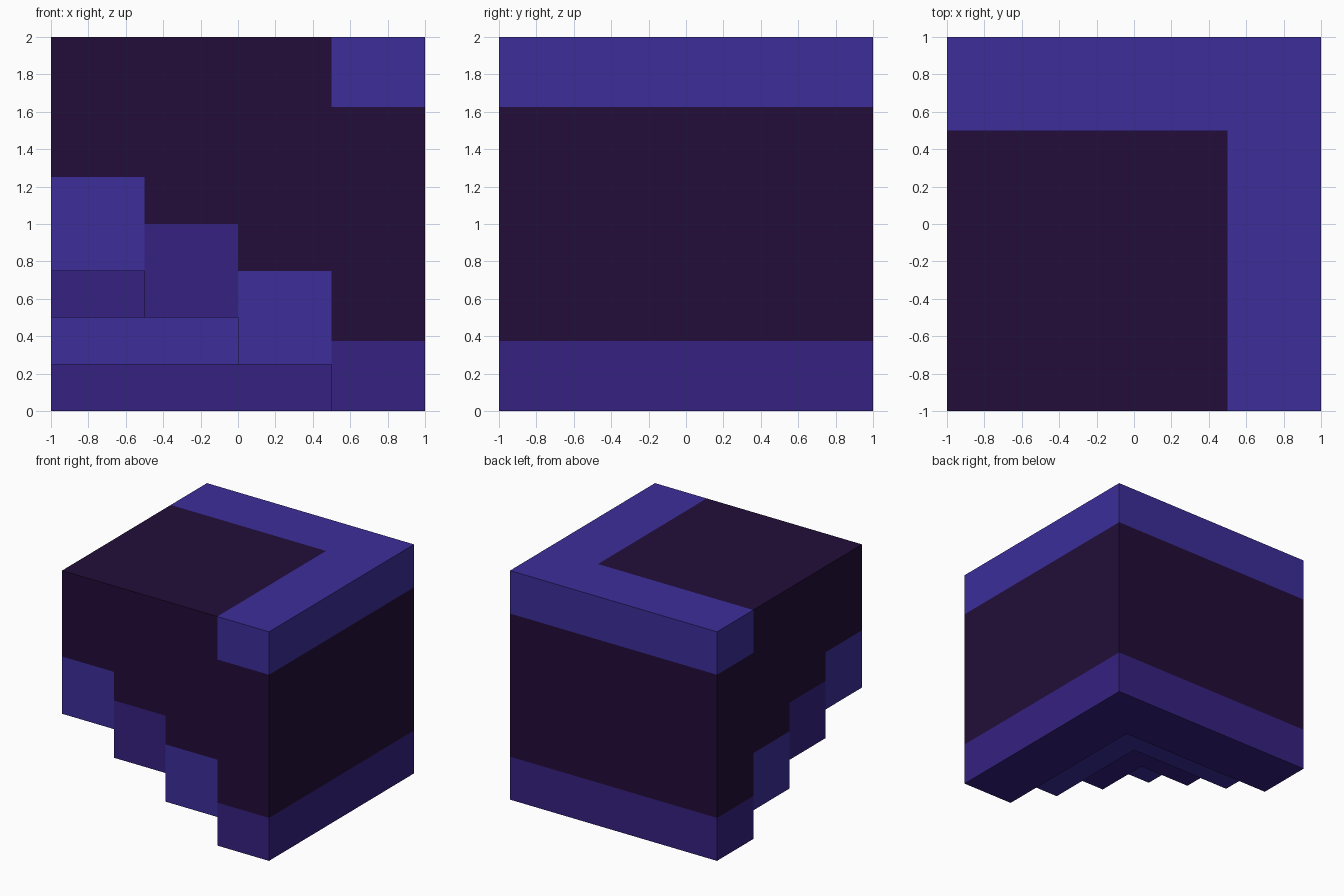
import bpy, bmesh

if "Cube" in bpy.data.objects:
    bpy.data.objects.remove(bpy.data.objects["Cube"])

# Flat colours
def material(name, rgb):
    m = bpy.data.materials.new(name)
    m.diffuse_color = (*rgb, 1)
    m.use_nodes = True
    m.node_tree.nodes["Principled BSDF"].inputs["Base Color"].default_value = m.diffuse_color
    return m

DARK = material("dark plum", (0.016, 0.004, 0.040))
BRIGHT = material("bright indigo", (0.045, 0.027, 0.323))
DEEP = material("deep indigo", (0.036, 0.015, 0.216))

# Grid planes: four L-shaped rings in plan, with every band height in z
XY = [-1, -0.5, 0, 0.5, 1]
Z = [0, 0.25, 0.375, 0.5, 0.75, 1, 1.25, 1.625, 2]
UNDERSIDE = [0.75, 0.5, 0.25, 0]      # bottom of each ring
BAND_TOP = [1.25, 1.0, 0.75, 0.375]   # top of each coloured step band
PARTS = {"step_0": BRIGHT, "step_1": DEEP, "step_2": BRIGHT, "step_3": DEEP,
         "wall_body": DARK, "top_trim": BRIGHT}

def part_at(i, j, k):
    """Part that fills a grid cell, or None where it is empty."""
    if not (0 <= i < 4 and 0 <= j < 4 and 0 <= k < len(Z) - 1):
        return None
    ring, z = max(i, j), Z[k]
    if z < UNDERSIDE[ring]:
        return None
    if z < BAND_TOP[ring]:
        return f"step_{ring}"
    return "top_trim" if ring == 3 and z >= 1.625 else "wall_body"

def build(name, mat):
    bm = bmesh.new()
    for i in range(4):
        for j in range(4):
            for k in range(len(Z) - 1):
                if part_at(i, j, k) != name:
                    continue
                for axis in range(3):
                    for side in (0, 1):
                        n = [i, j, k]
                        n[axis] += 2 * side - 1
                        if part_at(*n):
                            continue          # only outside faces are made
                        u, v = (axis + 1) % 3, (axis + 2) % 3
                        quad = []
                        for a, b in ((0, 0), (1, 0), (1, 1), (0, 1)):
                            c = [i, j, k]
                            c[axis] += side
                            c[u] += a
                            c[v] += b
                            quad.append(bm.verts.new((XY[c[0]], XY[c[1]], Z[c[2]])))
                        bm.faces.new(quad if side else quad[::-1])
    # Join the cells into large flat faces
    bmesh.ops.remove_doubles(bm, verts=bm.verts[:], dist=0.001)
    bmesh.ops.dissolve_limit(bm, angle_limit=0.01, verts=bm.verts[:], edges=bm.edges[:])
    me = bpy.data.meshes.new(name)
    bm.to_mesh(me)
    bm.free()
    me.materials.append(mat)
    bpy.context.collection.objects.link(bpy.data.objects.new(name, me))

for part, mat in PARTS.items():
    build(part, mat)
